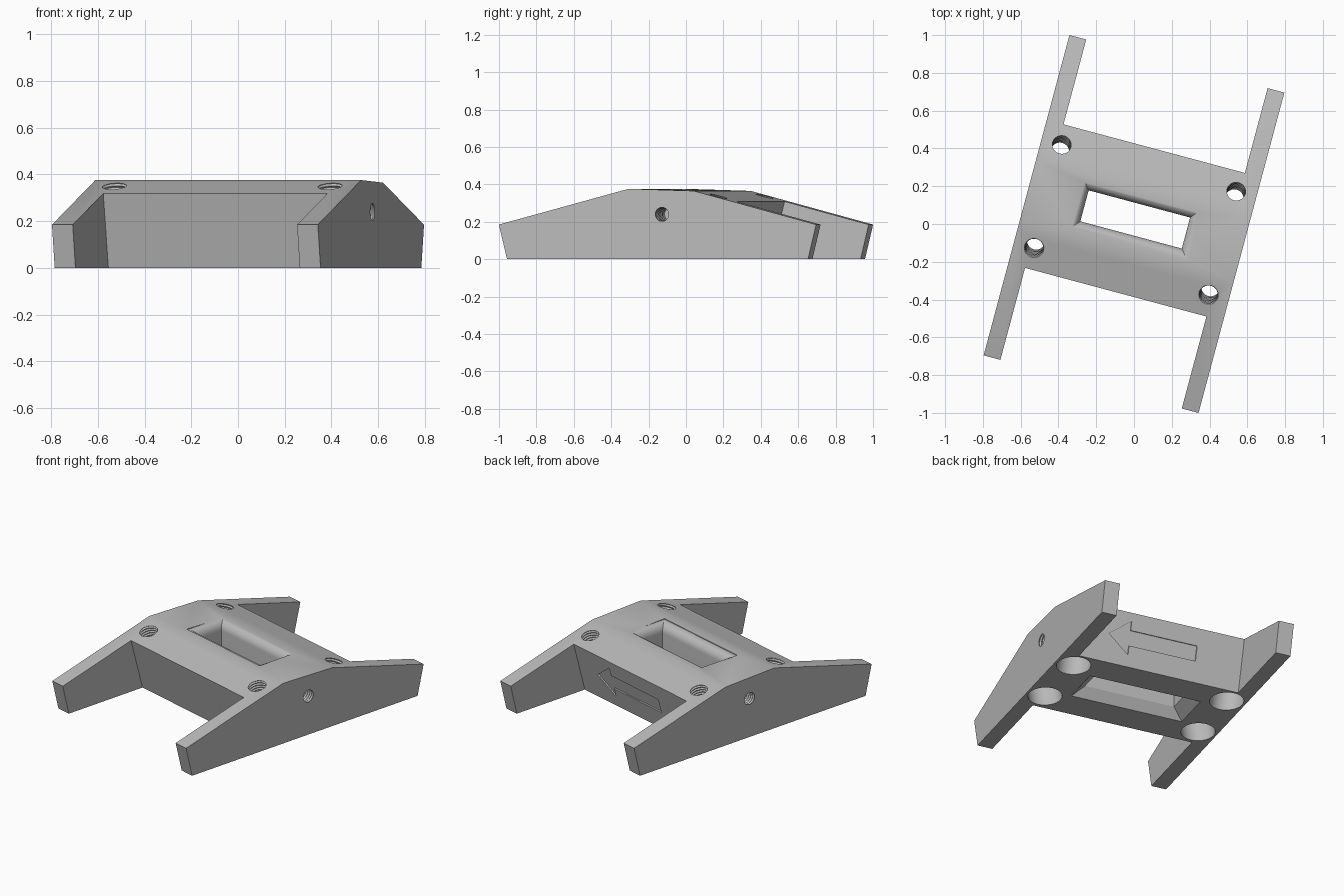
import bpy, bmesh, math
from mathutils import Matrix, Vector

if "Cube" in bpy.data.objects:
    bpy.data.objects.remove(bpy.data.objects["Cube"])

TILT = math.radians(15)
MID = 0.025  # lengthwise centre of the holes and the window

grey = bpy.data.materials.new("grey")
grey.diffuse_color = (0.5, 0.5, 0.5, 1)
grey.use_nodes = True
grey.node_tree.nodes["Principled BSDF"].inputs["Base Color"].default_value = grey.diffuse_color


def loft(name, sections, matrix=Matrix()):
    """Closed solid through a list of equal-length point loops."""
    bm = bmesh.new()
    rings = [[bm.verts.new(matrix @ Vector(p)) for p in s] for s in sections]
    for a, b in zip(rings, rings[1:]):
        for i in range(len(a)):
            j = (i + 1) % len(a)
            bm.faces.new((a[i], a[j], b[j], b[i]))
    bm.faces.new(rings[0])
    bm.faces.new(rings[-1])
    bmesh.ops.recalc_face_normals(bm, faces=bm.faces)
    mesh = bpy.data.meshes.new(name)
    bm.to_mesh(mesh)
    bm.free()
    mesh.materials.append(grey)
    ob = bpy.data.objects.new(name, mesh)
    bpy.context.collection.objects.link(ob)
    return ob


def prism(name, profile, half_width):
    return loft(name, [[(x, y, z) for y, z in profile] for x in (-half_width, half_width)])


def circle(r, z, n=32):
    return [(r * math.cos(2 * math.pi * i / n), r * math.sin(2 * math.pi * i / n), z) for i in range(n)]


def rect(hx, hy, z):
    return [(sx * hx, MID + sy * hy, z) for sx, sy in ((-1, -1), (1, -1), (1, 1), (-1, 1))]


def thread(r, z0, z1, pitch=0.016):
    """Rings of alternating radius, like a screw thread."""
    n = 2 * round((z1 - z0) / pitch)
    return [circle(r - 0.006 * (i % 2), z0 + (z1 - z0) * i / n) for i in range(n + 1)]


def cut(target, cutter):
    cutter.hide_render = True
    mod = target.modifiers.new("cut", "BOOLEAN")
    mod.operation = "DIFFERENCE"
    mod.solver = "EXACT"
    mod.object = cutter
    bpy.context.view_layer.objects.active = target
    bpy.ops.object.modifier_apply(modifier=mod.name)
    bpy.data.objects.remove(cutter)


# Full-width block with the sloped side outline
base = prism("stand", [(-0.833, 0), (0.833, 0), (0.878, 0.185), (0.2, 0.365),
                       (-0.16, 0.376), (-0.878, 0.185)], 0.589)

# Gaps between the legs, front and back
cut(base, prism("front_gap", [(-1.2, -0.1), (-0.262, -0.1), (-0.422, 0.5), (-1.2, 0.5)], 0.497))
cut(base, prism("back_gap", [(1.2, -0.1), (0.304, -0.1), (0.464, 0.5), (1.2, 0.5)], 0.497))

# Central window: rounded upper rim, straight throat, flared underside
steps = [i * math.pi / 2 / 8 for i in range(9)]
window = [rect(0.345, 0.125, -0.02), rect(0.345, 0.125, 0.0), rect(0.278, 0.085, 0.06)]
window += [rect(0.278 + 0.042 * (1 - math.cos(a)), 0.085 + 0.05 * (1 - math.cos(a)),
                0.315 + 0.055 * math.sin(a)) for a in steps]
window.append(rect(0.32, 0.135, 0.45))
cut(base, loft("window", window))

# Four leaning threaded holes with wide recesses underneath
for sx in (-1, 1):
    for sy in (-1, 1):
        place = (Matrix.Translation((sx * 0.478, MID + sy * 0.281, 0.335))
                 @ Matrix.Rotation(-sy * TILT, 4, "X"))
        cut(base, loft("foot_recess", [circle(0.097, -0.45), circle(0.097, -0.14)], place))
        cut(base, loft("foot_thread", thread(0.054, -0.18, 0.06), place))

# Threaded hole in each side
for sx in (-1, 1):
    place = Matrix.Translation((sx * 0.589, MID, 0.24)) @ Matrix.Rotation(sx * math.pi / 2, 4, "Y")
    cut(base, loft("side_thread", thread(0.043, -0.2, 0.024), place))

# Shallow direction arrow sunk into the leaning back wall
arrow = [(0.33, 0), (0.2, 0.1), (0.2, 0.045), (-0.215, 0.045),
         (-0.215, -0.045), (0.2, -0.045), (0.2, -0.1)]
place = Matrix.Translation((0, 0.3307 + 0.165 * math.tan(TILT), 0.165)) @ Matrix.Rotation(-TILT, 4, "X")
cut(base, loft("arrow", [[(x, y, z) for x, z in arrow] for y in (-0.008, 0.03)], place))

# Turn the whole stand and smooth the round surfaces
base.data.transform(Matrix.Rotation(-TILT, 4, "Z"))
base.select_set(True)
bpy.context.view_layer.objects.active = base
bpy.ops.object.shade_smooth_by_angle(angle=math.radians(25))
